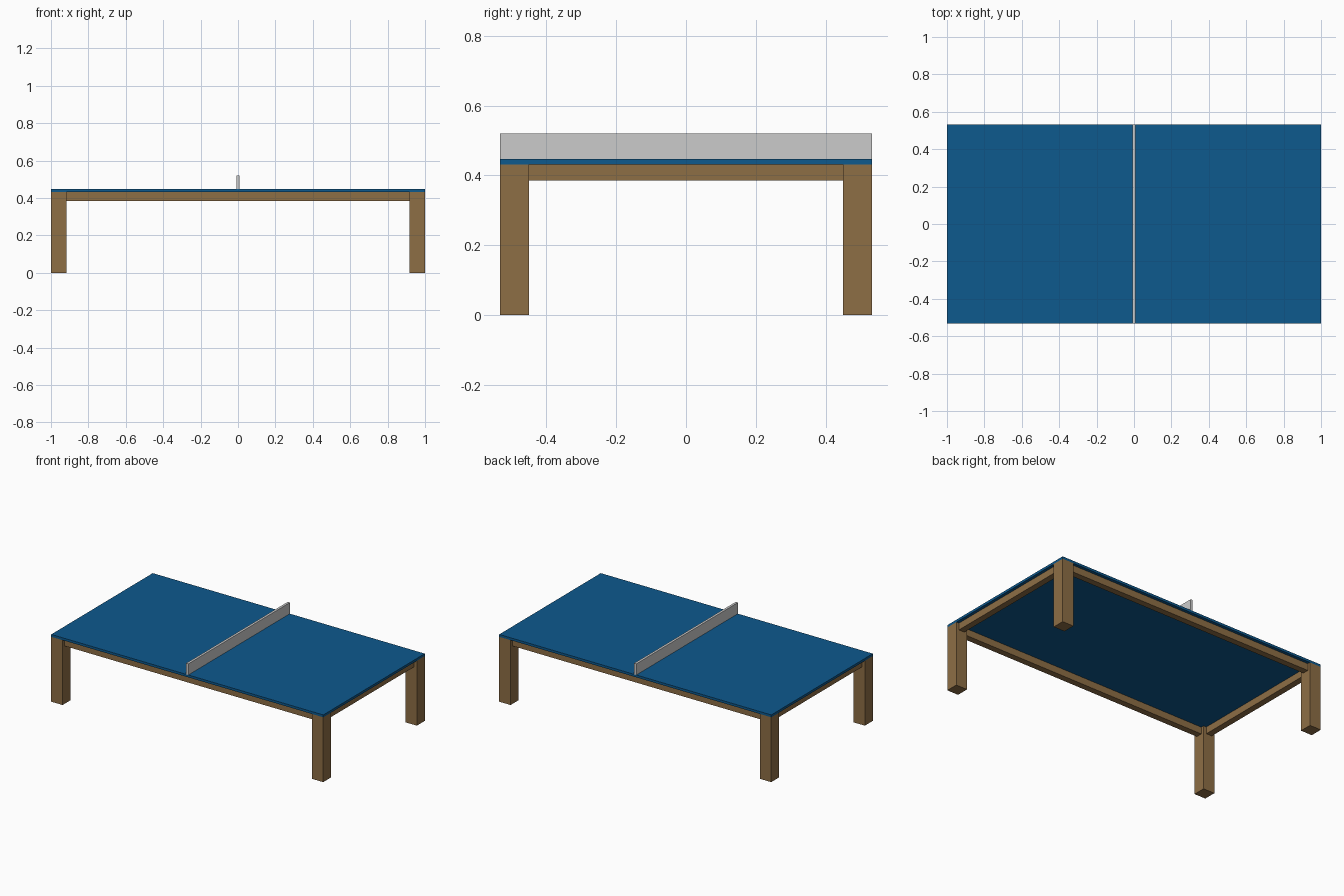
import bpy

cube = bpy.data.objects.get("Cube")
if cube:
    bpy.data.objects.remove(cube, do_unlink=True)


def material(name, rgb):
    m = bpy.data.materials.new(name)
    m.use_nodes = True
    m.diffuse_color = (*rgb, 1)
    m.node_tree.nodes["Principled BSDF"].inputs["Base Color"].default_value = (*rgb, 1)
    return m


wood = material("brown wood", (0.27, 0.156, 0.06))
blue = material("blue surface", (0.004, 0.1, 0.27))
grey = material("light grey net", (0.6, 0.6, 0.6))


def box(name, low, high, mat):
    centre = [(a + b) / 2 for a, b in zip(low, high)]
    bpy.ops.mesh.primitive_cube_add(size=1, location=centre)
    ob = bpy.context.object
    ob.name = name
    ob.scale = [b - a for a, b in zip(low, high)]
    bpy.ops.object.transform_apply(location=False, rotation=False, scale=True)
    ob.data.materials.append(mat)
    return ob


X, Y = 1.0, 0.533          # half length and half width
LEG = 0.083
UNDER, TOP = 0.431, 0.447  # tabletop slab
RAIL_LOW, INSET, THICK = 0.385, 0.02, 0.042

# Tabletop and net
box("tabletop", (-X, -Y, UNDER), (X, Y, TOP), blue)
box("net", (-0.008, -Y, TOP), (0.008, Y, 0.521), grey)

# Square corner legs
for sx, side in ((1, "left"), (-1, "right")):
    for sy, end in ((-1, "front"), (1, "back")):
        cx, cy = sx * (X - LEG / 2), sy * (Y - LEG / 2)
        h = LEG / 2
        box(f"{end}_{side}_leg", (cx - h, cy - h, 0), (cx + h, cy + h, UNDER), wood)

# Rails between the legs, set in from the table edge
for s, long_name, short_name in ((-1, "front_rail", "right_rail"), (1, "back_rail", "left_rail")):
    cy = s * (Y - INSET - THICK / 2)
    cx = s * (X - INSET - THICK / 2)
    t = THICK / 2
    box(long_name, (LEG - X, cy - t, RAIL_LOW), (X - LEG, cy + t, UNDER), wood)
    box(short_name, (cx - t, LEG - Y, RAIL_LOW), (cx + t, Y - LEG, UNDER), wood)
